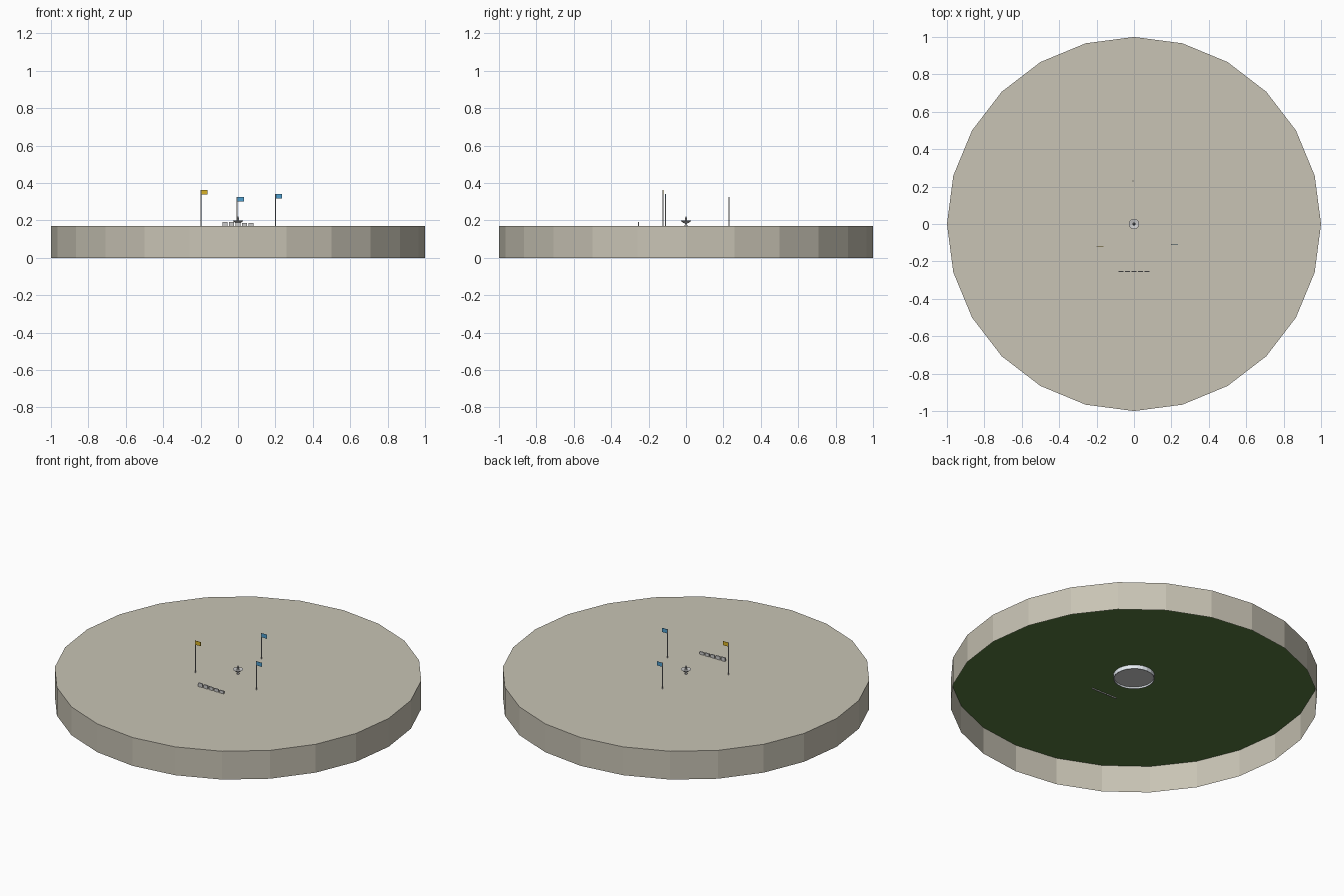
import bpy, bmesh
from math import cos, sin, pi

if "Cube" in bpy.data.objects:
    bpy.data.objects.remove(bpy.data.objects["Cube"])


def material(name, rgb):
    m = bpy.data.materials.new(name)
    m.diffuse_color = (*rgb, 1)
    m.use_nodes = True
    m.node_tree.nodes["Principled BSDF"].inputs["Base Color"].default_value = m.diffuse_color
    return m


STONE = material("stone", (0.58, 0.55, 0.46))
GRASS = material("grass", (0.10, 0.20, 0.05))
BLUE = material("blue", (0.08, 0.35, 0.62))
YELLOW = material("yellow", (0.70, 0.45, 0.02))
WHITE = material("white", (0.8, 0.85, 0.9))


def finish(name, bm, mat=None):
    me = bpy.data.meshes.new(name)
    bm.to_mesh(me)
    bm.free()
    ob = bpy.data.objects.new(name, me)
    bpy.context.collection.objects.link(ob)
    if mat:
        me.materials.append(mat)
    return ob


def revolve(name, profile, sides, mat=None, x=0, y=0):
    """Turn (radius, z) points about a vertical axis; radius 0 closes to a point."""
    bm = bmesh.new()
    rings = []
    for r, z in profile:
        if r == 0:
            rings.append([bm.verts.new((x, y, z))] * sides)
        else:
            rings.append([bm.verts.new((x + r * cos(2 * pi * i / sides),
                                        y + r * sin(2 * pi * i / sides), z))
                          for i in range(sides)])
    for a, b in zip(rings, rings[1:]):
        for i in range(sides):
            j = (i + 1) % sides
            corners = list(dict.fromkeys((a[i], a[j], b[j], b[i])))
            bm.faces.new(corners)
    return finish(name, bm, mat)


def box(name, lo, hi, mat=None):
    bm = bmesh.new()
    bmesh.ops.create_cube(bm, size=1)
    for v in bm.verts:
        v.co = [(a + b) / 2 + c * (b - a) for a, b, c in zip(lo, hi, v.co)]
    return finish(name, bm, mat)


# Round plaza, open underneath, with the lawn disc just below its top
revolve("plaza", [(1, 0), (1, 0.17), (0, 0.17)], 24, STONE)
revolve("lawn", [(0, 0.162), (0.998, 0.162)], 24, GRASS)

# Sunken fountain basin
revolve("basin_wall", [(0.112, 0.162), (0.112, 0.138), (0.108, 0.138), (0.108, 0.16)],
        24, WHITE)
revolve("basin_floor", [(0, 0.148), (0.108, 0.148)], 24)

# Fountain column, bowl and finial above the paving
revolve("fountain", [(0.010, 0.148), (0.007, 0.172), (0.006, 0.184), (0.018, 0.189),
                     (0.028, 0.198), (0.025, 0.199), (0.007, 0.195),
                     (0.005, 0.208), (0.006, 0.213), (0, 0.223)], 16)

# Row of low upright slabs in front
for i in range(5):
    x = -0.07 + i * 0.035
    box(f"slab_{i + 1}", (x - 0.014, -0.257, 0.157),
        (x + 0.014, -0.25, 0.192 - i * 0.0015))

# Flags on thin poles
for i, (x, y, top, mat) in enumerate([(-0.198, -0.122, 0.364, YELLOW),
                                      (0.2, -0.11, 0.342, BLUE),
                                      (-0.005, 0.23, 0.326, BLUE)]):
    revolve(f"flag_pole_{i + 1}", [(0, 0.165), (0.0025, 0.165), (0.0025, top), (0, top)],
            8, None, x, y)
    box(f"flag_{i + 1}", (x, y - 0.001, top - 0.025), (x + 0.036, y + 0.001, top - 0.001), mat)
